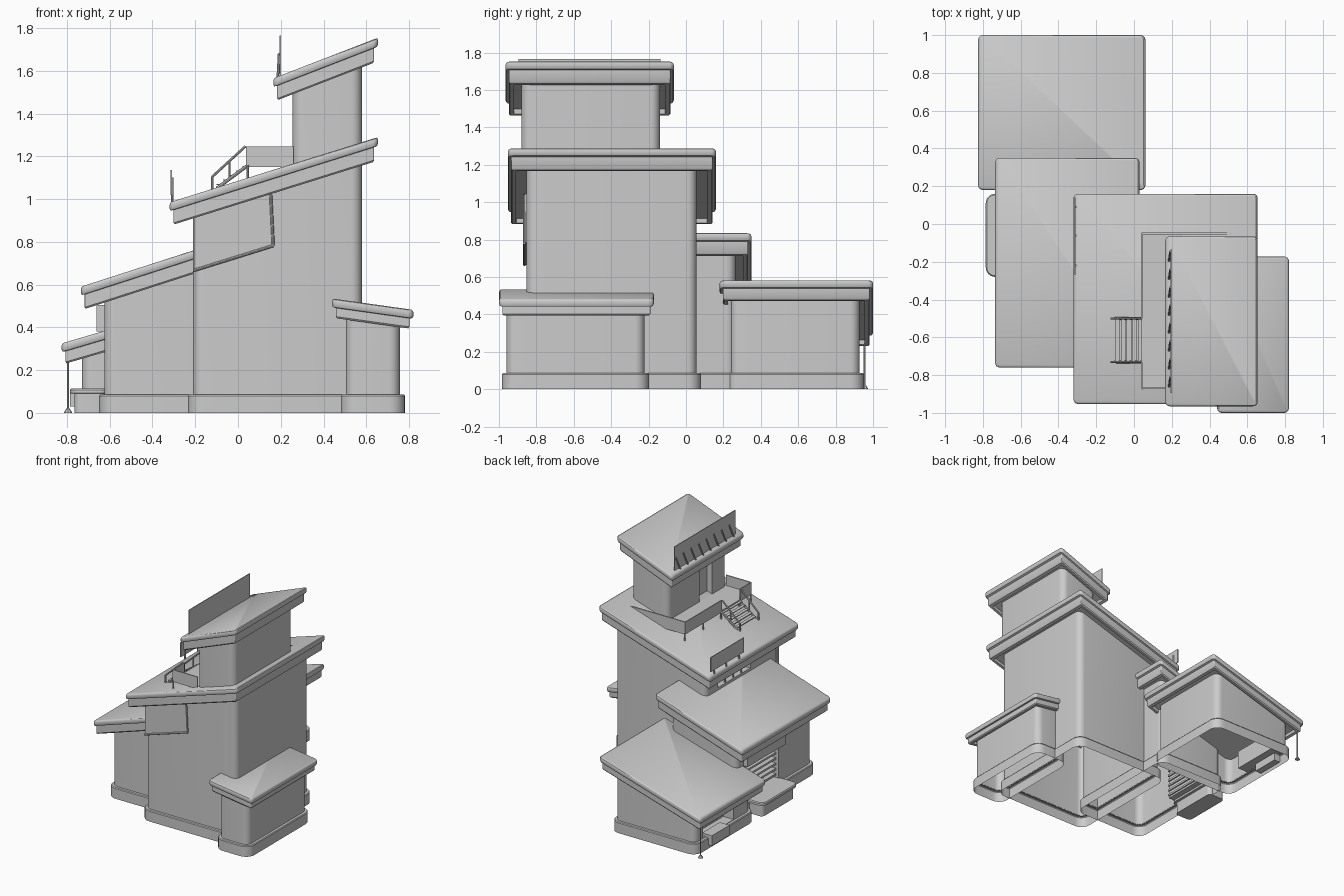
import bpy, bmesh, math
from mathutils import Vector

if "Cube" in bpy.data.objects:
    bpy.data.objects.remove(bpy.data.objects["Cube"], do_unlink=True)

GREY = (0.6, 0.6, 0.6, 1)
mat = bpy.data.materials.new("plain grey")
mat.use_nodes = True
mat.diffuse_color = GREY
mat.node_tree.nodes["Principled BSDF"].inputs["Base Color"].default_value = GREY
made = []


def finish(name, bm):
    bmesh.ops.recalc_face_normals(bm, faces=bm.faces[:])
    mesh = bpy.data.meshes.new(name)
    bm.to_mesh(mesh)
    bm.free()
    mesh.materials.append(mat)
    ob = bpy.data.objects.new(name, mesh)
    bpy.context.collection.objects.link(ob)
    made.append(ob)
    return ob


def ring(area, radius, inset, height):
    """Rounded rectangle outline; height is a function of x."""
    x0, x1, y0, y1 = area
    r = max(radius - inset, 0.004)
    x0, x1, y0, y1 = x0 + inset + r, x1 - inset - r, y0 + inset + r, y1 - inset - r
    pts = []
    for k, (cx, cy) in enumerate([(x1, y1), (x0, y1), (x0, y0), (x1, y0)]):
        for i in range(7):
            a = math.pi / 2 * (k + i / 6)
            x = cx + r * math.cos(a)
            pts.append((x, cy + r * math.sin(a), height(x)))
    return pts


def loft(name, rings, caps=True):
    bm = bmesh.new()
    rows = [[bm.verts.new(p) for p in r] for r in rings]
    n = len(rows[0])
    for a, b in zip(rows, rows[1:]):
        for i in range(n):
            bm.faces.new((a[i], a[(i + 1) % n], b[(i + 1) % n], b[i]))
    if caps:
        bm.faces.new(rows[0])
        bm.faces.new(rows[-1])
    return finish(name, bm)


def box(name, x0, x1, y0, y1, z0, z1):
    return sheet(name, [(x0, z0), (x1, z0), (x1, z1), (x0, z1)], y0, y1)


def sheet(name, outline, y0, y1):
    """Outline in x and z, extruded along y."""
    bm = bmesh.new()
    face = bm.faces.new([bm.verts.new((x, y0, z)) for x, z in outline])
    ext = bmesh.ops.extrude_face_region(bm, geom=[face])["geom"]
    bmesh.ops.translate(bm, vec=(0, y1 - y0, 0),
                        verts=[v for v in ext if isinstance(v, bmesh.types.BMVert)])
    return finish(name, bm)


def bar(name, p, q, r=0.004, r2=None):
    p, q = Vector(p), Vector(q)
    bm = bmesh.new()
    rot = (q - p).to_track_quat('Z', 'Y').to_matrix().to_4x4()
    rot.translation = (p + q) / 2
    bmesh.ops.create_cone(bm, cap_ends=True, segments=8, radius1=r,
                          radius2=r if r2 is None else r2, depth=(q - p).length, matrix=rot)
    return finish(name, bm)


def slope(x0, z0, x1, z1):
    return lambda x, dz=0: z0 + (z1 - z0) * (x - x0) / (x1 - x0) + dz


def roof(name, area, top, depth=0.11):
    """Rounded slab over an inset fascia with a recessed soffit."""
    profile = [(0.009, 0), (0.003, -0.004), (0, -0.012), (0, -0.03), (0.005, -0.04),
               (0.018, -0.042), (0.018, 0.008 - depth), (0.024, -depth),
               (0.045, -depth), (0.045, 0.025 - depth)]
    return loft(name, [ring(area, 0.025, i, lambda x, d=d: top(x, d)) for i, d in profile])


def walls(name, area, top, bottom=None, recesses=()):
    """Hollow wall block, open below, with optional box recesses."""
    low = bottom or (lambda x: 0.08)
    ob = loft(name, [ring(area, 0.05, 0, low),
                     ring(area, 0.05, 0, lambda x: top(x, -0.07))])
    for rec in recesses:
        cutter = box("cutter", *rec)
        mod = ob.modifiers.new("recess", 'BOOLEAN')
        mod.object, mod.solver = cutter, 'EXACT'
        bpy.context.view_layer.update()
        deps = bpy.context.evaluated_depsgraph_get()
        new = bpy.data.meshes.new_from_object(ob.evaluated_get(deps))
        ob.modifiers.clear()
        ob.data = new
        made.remove(cutter)
        bpy.data.objects.remove(cutter, do_unlink=True)
    if bottom is None:
        bm = bmesh.new()
        bm.from_mesh(ob.data)
        bmesh.ops.delete(bm, context='FACES', geom=[
            f for f in bm.faces if all(v.co.z < 0.081 for v in f.verts)])
        bm.to_mesh(ob.data)
        bm.free()
        # plinth skirt around the foot of the walls
        loft(name.replace("walls", "plinth"), [
            ring(area, 0.05, i, lambda x, z=z: z)
            for i, z in [(-0.024, 0), (-0.024, 0.08), (-0.019, 0.086), (0.002, 0.086)]], False)
    return ob


# Roof slopes
main_top = slope(-0.32, 0.985, 0.655, 1.29)
tower_top = slope(0.165, 1.565, 0.655, 1.755)
side_top = slope(-0.735, 0.59, 0.03, 0.837)
back_top = slope(-0.825, 0.325, 0.06, 0.585)
annex_top = slope(0.44, 0.535, 0.82, 0.482)

# Roofs
roof("main_roof", (-0.32, 0.655, -0.953, 0.16), main_top)
roof("tower_roof", (0.165, 0.655, -0.965, -0.065), tower_top)
roof("side_roof", (-0.735, 0.03, -0.76, 0.35), side_top)
roof("back_roof", (-0.825, 0.06, 0.18, 1.0), back_top, 0.1)
roof("annex_roof", (0.44, 0.82, -1.0, -0.172), annex_top, 0.09)

# Wall blocks
walls("main_walls", (-0.21, 0.58, -0.853, 0.056), main_top,
      recesses=[(-0.3, -0.17, -0.5, -0.1, 0.78, 0.89)])
walls("tower_walls", (0.255, 0.58, -0.88, -0.14), tower_top,
      bottom=lambda x: main_top(x, -0.06),
      recesses=[(0.2, 0.3, -0.69, -0.53, 1.165, 1.42)])
walls("side_walls", (-0.625, -0.05, -0.678, 0.265), side_top,
      recesses=[(-0.7, -0.56, -0.26, 0.14, 0.115, 0.38)])
walls("back_walls", (-0.73, -0.03, 0.238, 0.928), back_top,
      recesses=[(-0.8, -0.64, 0.45, 0.83, 0.09, 0.235)])
walls("annex_walls", (0.505, 0.757, -0.96, -0.222), annex_top)

# Sloped front cladding panel with a raised border
sheet("front_panel", [(-0.205, 0.665), (0.16, 0.785), (0.148, 1.05), (-0.205, 0.95)], -0.862, -0.84)
bar("panel_lower_trim", (-0.21, -0.864, 0.665), (0.165, -0.864, 0.782), 0.007)
bar("panel_side_trim", (0.165, -0.864, 0.782), (0.152, -0.864, 1.04), 0.007)

# Window mullions above the side roof
for y in (-0.4, -0.3, -0.2):
    bar("window_mullion", (-0.2, y, 0.76), (-0.2, y, 0.91), 0.006)

# Side entrance: platform, canopy and slatted shutter
porch = (-0.785, -0.6, -0.28, 0.16)
loft("entrance_step", [ring(porch, 0.05, i, lambda x, z=z: z) for i, z in
                       [(0.02, 0), (0.02, 0.09), (0, 0.092), (0, 0.108), (0.006, 0.115)]])
box("entrance_canopy", -0.662, -0.61, -0.3, 0.18, 0.38, 0.505)
for i in range(6):
    z = 0.13 + i * 0.042
    box("shutter_slat", -0.6, -0.55, -0.26, 0.14, z, z + 0.015)

# Back entrance: step, and a post under the roof corner
box("back_step", -0.785, -0.7, 0.58, 0.8, 0.03, 0.11)
bar("corner_post", (-0.795, 0.955, 0), (-0.795, 0.955, 0.3), 0.005)
bar("post_foot", (-0.795, 0.955, 0), (-0.795, 0.955, 0.02), 0.02, 0.008)

# Roof deck with solid parapets
box("deck", 0.04, 0.3, -0.87, -0.05, 1.15, 1.165)
sheet("back_parapet", [(0.04, 1.15), (0.3, 1.15), (0.52, 1.225), (0.52, 1.247), (0.04, 1.247)], -0.056, -0.046)
box("front_parapet", 0.04, 0.26, -0.874, -0.866, 1.165, 1.247)
for y0, y1 in ((-0.5, -0.05), (-0.87, -0.73)):
    box("side_parapet", 0.038, 0.046, y0, y1, 1.165, 1.247)
for y in (-0.87, -0.73, -0.5, -0.28, -0.05):
    bar("deck_leg", (0.045, y, main_top(0.045, -0.01)), (0.045, y, 1.16), 0.006)

# Deck stairs with handrails
for y in (-0.73, -0.5):
    bar("stair_stringer", (-0.1, y, 1.05), (0.045, y, 1.157), 0.008)
    bar("stair_handrail", (-0.12, y, 1.105), (0.035, y, 1.247), 0.006)
    bar("stair_newel", (-0.12, y, 1.04), (-0.12, y, 1.105), 0.006)
    bar("stair_baluster", (-0.04, y, 1.09), (-0.04, y, 1.175), 0.004)
for i in range(5):
    x, z = -0.1 + i * 0.03, 1.065 + i * 0.021
    box("stair_tread", x, x + 0.026, -0.73, -0.5, z, z + 0.006)

# Blank boards on the roofs, with posts and braces
box("tower_board", 0.194, 0.2, -0.895, -0.136, 1.575, 1.765)
for i in range(8):
    y = -0.86 + i * 0.095
    bar("tower_board_brace", (0.186, y, 1.57), (0.192, y + 0.05, 1.68), 0.006)
box("small_board", -0.315, -0.309, -0.27, 0.14, 1.02, 1.135)
for y in (-0.22, -0.06, 0.09):
    bar("small_board_post", (-0.308, y, 0.97), (-0.308, y, 1.1), 0.006)

# Smooth the rounded corners, keep the hard edges
bpy.ops.object.select_all(action='DESELECT')
for ob in made:
    ob.select_set(True)
bpy.context.view_layer.objects.active = made[0]
bpy.ops.object.shade_smooth_by_angle(angle=math.radians(35))
